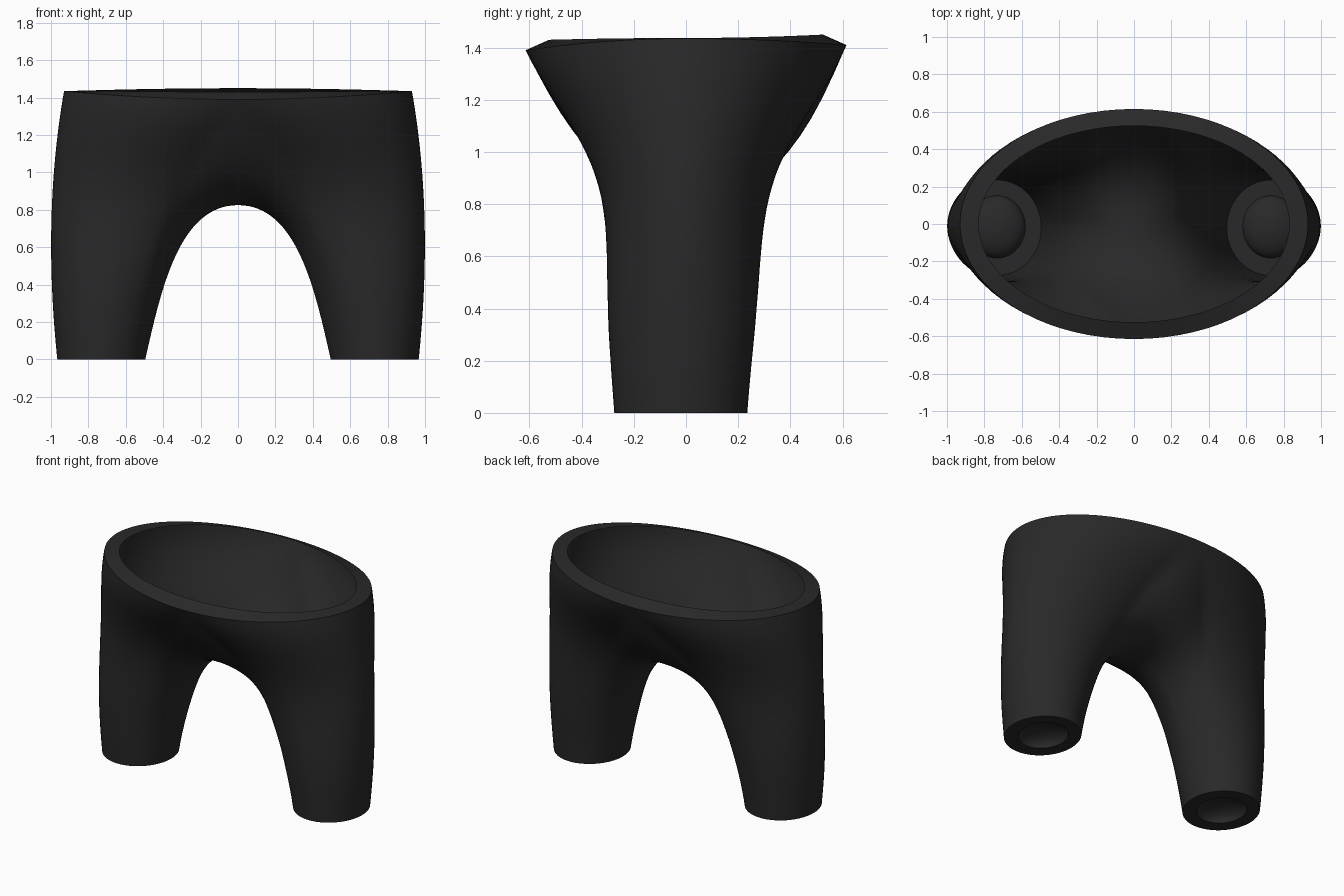
import bpy, bmesh, math
from mathutils import Vector

if "Cube" in bpy.data.objects:
    bpy.data.objects.remove(bpy.data.objects["Cube"])

N_OUT, N_IN, ROWS = 44, 28, 32      # outer columns, crotch columns, rows
A = math.radians(150)               # leg angle where side panel meets the centre seam

mat = bpy.data.materials.new("charcoal black")
mat.diffuse_color = (0.022, 0.022, 0.022, 1)
mat.use_nodes = True
mat.node_tree.nodes["Principled BSDF"].inputs["Base Color"].default_value = mat.diffuse_color


def hermite(p0, t0, p1, t1, t):
    return (p0 * (2*t**3 - 3*t**2 + 1) + t0 * (t**3 - 2*t**2 + t)
            + p1 * (3*t**2 - 2*t**3) + t1 * (t**3 - t**2))


def hem(a, cx, cy, rx, ry, z=0.0):
    return Vector((cx + rx*math.cos(a), cy + ry*math.sin(a), z))


def waist(phi, rx, ry, z_side, z_front, z_back):
    s = math.sin(phi)
    z_end = z_front if s < 0 else z_back
    x = 0.0 if abs(s) > 0.99999 else rx*math.cos(phi)
    return Vector((x, ry*s, z_side + (z_end - z_side)*s*s))


def seam(v):
    """Centre seam point and its top tangent; v runs -1 (front) to 1 (back)."""
    rise, p = (0.565, 2.3) if v < 0 else (0.585, 2.7)
    u = abs(v)
    sign = -1 if v < 0 else 1
    d = Vector((0, sign, rise*p*u**(p - 1)/0.612)).normalized() * 1.65*u*u
    return Vector((0, 0.612*v, 0.825 + rise*u**p)), d + Vector((-0.95 - 0.35*u, 0, 0))


# column ends: (leg angle, top point, top tangent, waistband inner point)
cols = []
for i in range(N_OUT + 1):
    f = 2*i/N_OUT - 1
    phi = math.copysign(abs(f)**1.25, f)*math.pi/2
    c = max(0.0, math.cos(phi))**0.8
    corner = seam(-1 if phi < 0 else 1)[1]
    tan = corner.lerp(Vector((-0.25, 0, 1.43)), c)
    cols.append((A*f, waist(phi, 0.93, 0.615, 1.435, 1.39, 1.41), tan,
                 waist(phi, 0.83, 0.525, 1.437, 1.43, 1.45)))
for j in range(1, N_IN):
    top, tan = seam(1 - 2*j/N_IN)
    cols.append((A + (2*math.pi - 2*A)*j/N_IN, top, tan, None))

bm = bmesh.new()
n = len(cols)


def bridge(lower, upper, closed=True):
    m = len(lower)
    for i in range(m if closed else m - 1):
        j = (i + 1) % m
        bm.faces.new((lower[i], lower[j], upper[j], upper[i]))


# outer fabric, from leg hem up to waist and crotch seam
rings = []
for r in range(ROWS + 1):
    ring = []
    t = r/ROWS
    slim = 1 - 0.2*math.sin(math.pi*t**1.4)**2      # legs narrow below the flare
    for a, top, tan, _ in cols:
        p0 = hem(a, 0.731, -0.02, 0.235, 0.255)
        h = (top.z - 0.825)/0.6
        t0 = Vector((0.2*math.cos(a) - 0.05, 0.1*math.sin(a), 1.1 + 0.33*h))
        p = hermite(p0, t0, top, tan, t)
        p.y *= slim
        ring.append(bm.verts.new(p))
    rings.append(ring)
for lo, hi in zip(rings, rings[1:]):
    bridge(lo, hi)

# waistband rim turning inwards
inner = [bm.verts.new(c[3]) for c in cols[:N_OUT + 1]]
bridge(rings[-1][:N_OUT + 1], inner, closed=False)

# leg hem: flat ring, then a shallow domed recess
prev = rings[0]
for k in range(7):
    q = k/7*math.pi/2
    s = math.cos(q)
    ring = [bm.verts.new(hem(c[0], 0.731, -0.015, 0.15*s, 0.167*s, 0.08*math.sin(q)))
            for c in cols]
    bridge(ring, prev)
    prev = ring
tip = bm.verts.new((0.731, -0.015, 0.08))
for i in range(n):
    bm.faces.new((tip, prev[i], prev[(i + 1) % n]))

mesh = bpy.data.meshes.new("shorts")
bm.to_mesh(mesh)
bm.free()
mesh.materials.append(mat)
shorts = bpy.data.objects.new("shorts", mesh)
bpy.context.collection.objects.link(shorts)

bpy.context.view_layer.objects.active = shorts
shorts.select_set(True)
bpy.ops.object.shade_smooth_by_angle(angle=math.radians(35))

# second leg
mir = shorts.modifiers.new("mirror", 'MIRROR')
mir.use_axis[0] = True
mir.merge_threshold = 0.0005
